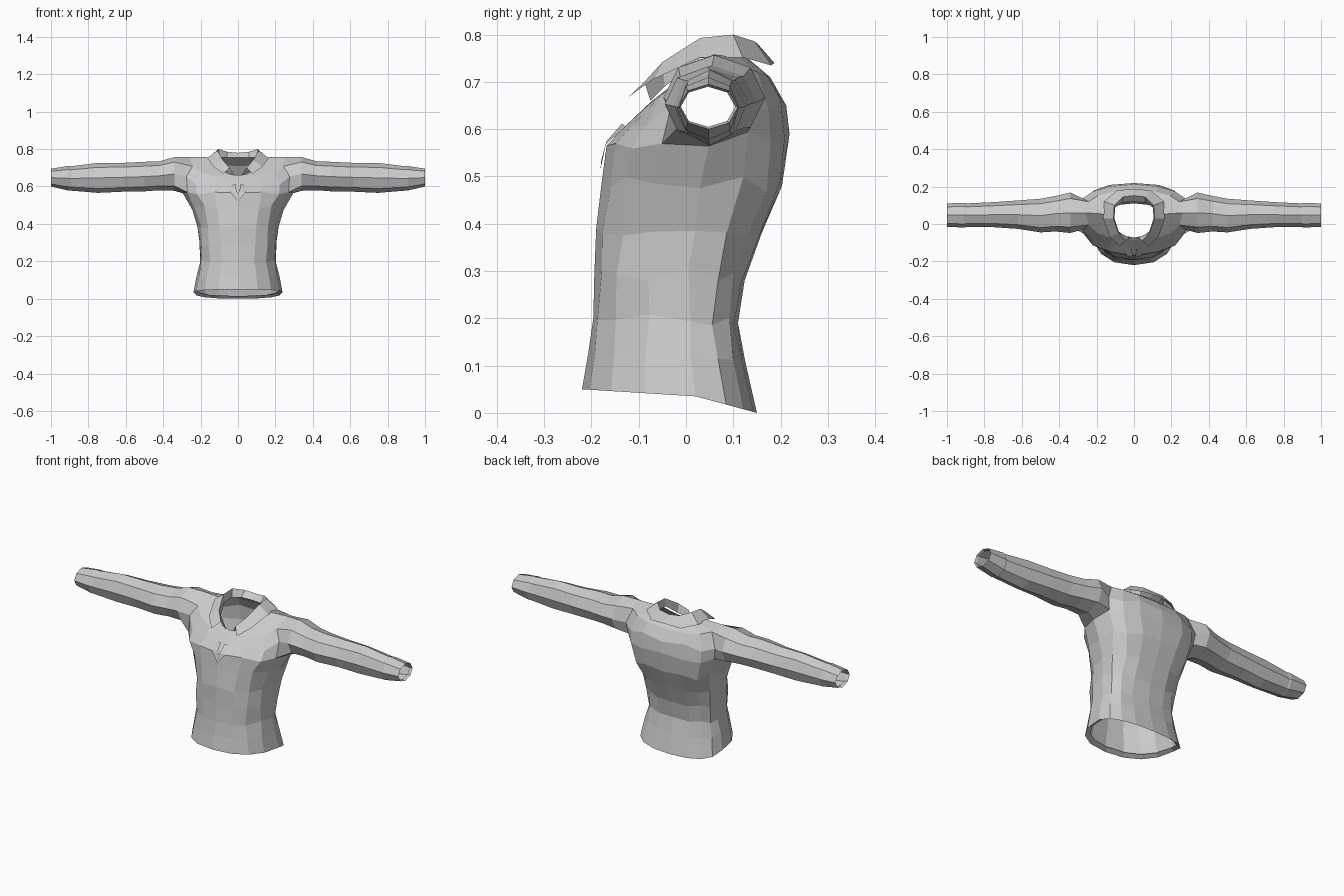
import bpy, bmesh, math, random

random.seed(4)


def make(name, verts, faces):
    """Flat-shaded half object, mirrored across x = 0."""
    me = bpy.data.meshes.new(name)
    me.from_pydata(verts, [], faces)
    bm = bmesh.new()
    bm.from_mesh(me)
    bmesh.ops.recalc_face_normals(bm, faces=bm.faces)
    bm.to_mesh(me)
    bm.free()
    ob = bpy.data.objects.new(name, me)
    bpy.context.collection.objects.link(ob)
    mod = ob.modifiers.new("mirror", 'MIRROR')
    mod.use_clip = True
    mod.merge_threshold = 0.0005
    return ob


def strip(name, rows, closed=False, skip=()):
    """Skin quads between rows of equal length."""
    n = len(rows[0])
    verts = [p for r in rows for p in r]
    faces = []
    for i in range(len(rows) - 1):
        for j in range(n if closed else n - 1):
            if (i, j) not in skip:
                k = (j + 1) % n
                faces.append((i * n + j, i * n + k, (i + 1) * n + k, (i + 1) * n + j))
    return make(name, verts, faces)


# Torso rings: z front/side/back, y front/side/back, half width
RINGS = [
    (.065, .045, .015, -.195, .02, .135, .215),
    (.050, .035, .000, -.220, .02, .150, .238),
    (.125, .120, .110, -.207, .01, .125, .222),
    (.200, .200, .190, -.196, .01, .110, .206),
    (.290, .290, .280, -.194, .01, .124, .206),
    (.390, .390, .380, -.190, .02, .160, .217),
    (.490, .490, .480, -.178, .03, .203, .248),
    (.565, .580, .590, -.168, .05, .219, .290),
    (.610, .660, .650, -.125, .05, .212, .295),
    (.645, .758, .710, -.088, .06, .178, .260),
    (.660, .755, .755, -.072, .05, .125, .108),
]


def half_ring(i, r):
    zf, zs, zb, yf, ys, yb, w = r
    pts = []
    for j in range(9):
        t = math.pi * j / 8
        s, c = math.sin(t), math.cos(t)
        e = 0.85 if c > 0 else 0.72
        a = abs(c) ** e if abs(c) > 1e-6 else 0
        x = w * max(s, 0) ** 0.85 if 0 < j < 8 else 0
        y = ys + ((yf if c > 0 else yb) - ys) * a
        z = zs + ((zf if c > 0 else zb) - zs) * a
        # cloth folds
        if 2 < i < 9 and 0 < j < 8:
            x += random.uniform(-.006, .006)
            y += random.uniform(-.006, .006)
            z += random.uniform(-.016, .016)
        pts.append((x, y, z))
    return pts


torso = [half_ring(i, r) for i, r in enumerate(RINGS)]
A, B, C = 7, 8, 9
strip("shirt_body", torso, skip={(A, 3), (A, 4), (B, 3), (B, 4)})

# Sleeve starts on the armhole edge of the torso
armhole = [torso[i][j] for i, j in
           ((A, 3), (A, 4), (A, 5), (B, 5), (C, 5), (C, 4), (C, 3), (B, 3))]


def octagon(x, y0, y1, z0, z1):
    return [(x, (y0 + y1) / 2 + (y1 - y0) / 2 * math.cos(math.radians(225 + 45 * k)),
             (z0 + z1) / 2 + (z1 - z0) / 2 * math.sin(math.radians(225 + 45 * k)))
            for k in range(8)]


SLEEVE = [
    (.340, -.048, .168, .577, .757),
    (.420, -.040, .150, .580, .735),
    (.500, -.045, .135, .574, .732),
    (.620, -.026, .126, .572, .726),
    (.750, -.017, .117, .566, .726),
    (.895, -.016, .110, .578, .708),
]
strip("sleeve", [armhole] + [octagon(*r) for r in SLEEVE], closed=True)

# Cuff with a small turned-in lip
CUFF = [
    (.895, -.016, .110, .578, .708),
    (.905, -.019, .113, .578, .710),
    (1.00, -.015, .110, .600, .695),
    (.985, -.011, .104, .605, .690),
]
strip("cuff", [octagon(*r) for r in CUFF], closed=True)

# Collar: neck base, fold line, outer edge
base = [(.02, -.075, .66), (.08, -.045, .69), (.105, .03, .75),
        (.10, .09, .755), (.06, .115, .755), (0, .12, .755)]
fold = [(.045, -.088, .70), (.082, -.05, .742), (.110, .03, .793),
        (.105, .10, .80), (.06, .145, .786), (0, .152, .78)]
outer = [(.078, -.122, .668), (.13, -.07, .705), (.165, .03, .752),
         (.16, .12, .752), (.09, .18, .735), (0, .187, .74)]
strip("collar", [base, fold, outer])

# Small V-shaped fold of the front opening
inner = [(0, -.181, .515), (.008, -.168, .575), (.012, -.135, .612)]
edge = [(.012, -.179, .535), (.040, -.170, .568), (.050, -.128, .605)]
strip("front_opening_fold", [inner, edge])
